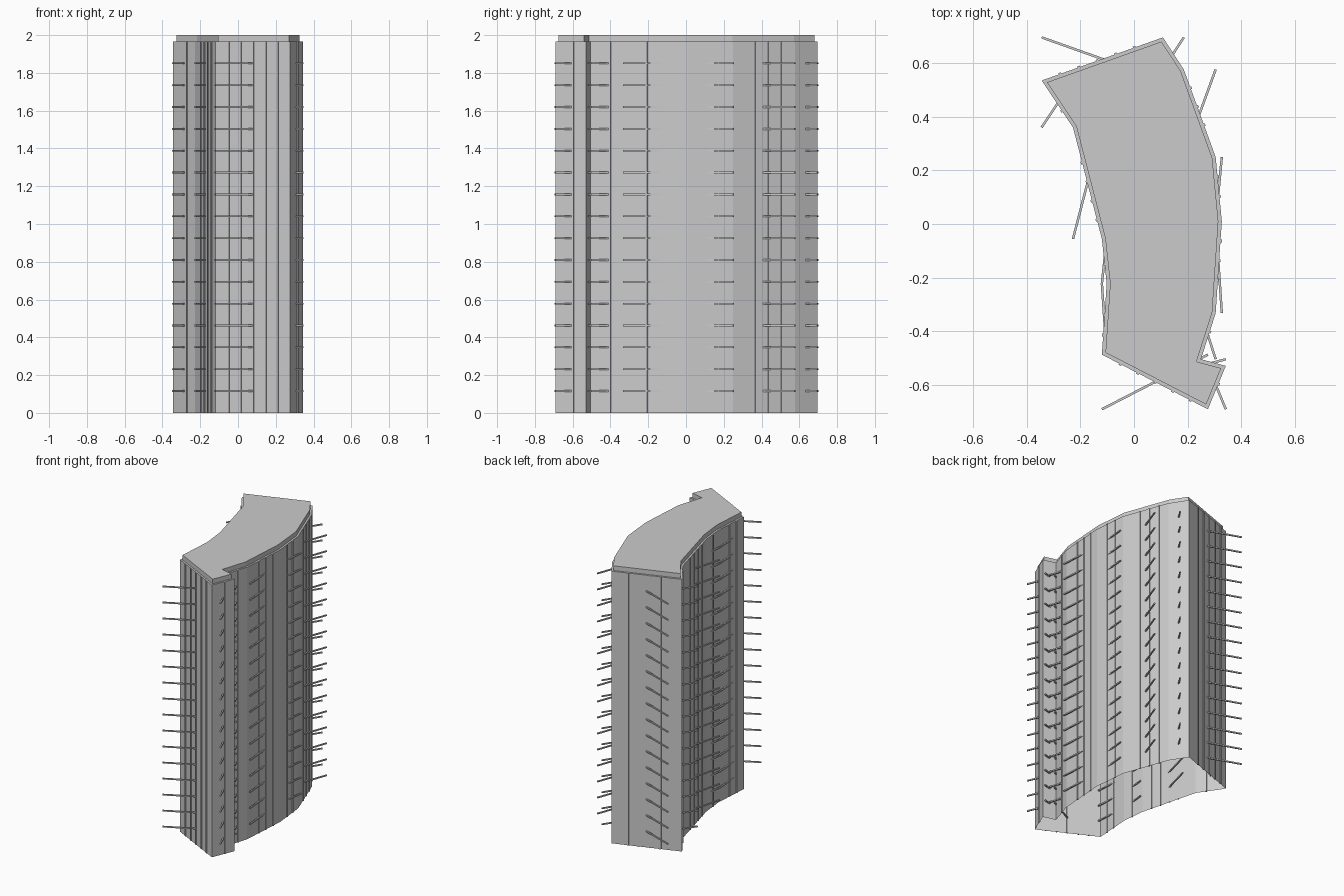
import bpy, bmesh, math
from mathutils import Vector, Matrix

cube = bpy.data.objects.get("Cube")
if cube:
    bpy.data.objects.remove(cube, do_unlink=True)

# Floor plan, clockwise from the back right corner
PLAN = [Vector(p) for p in (
    (-0.345, 0.536), (0.108, 0.697), (0.186, 0.577), (0.305, 0.25),
    (0.328, 0.01), (0.305, -0.333), (0.25, -0.505), (0.343, -0.53),
    (0.276, -0.692), (-0.12, -0.488), (-0.102, -0.223), (-0.12, -0.056),
    (-0.228, 0.361))]
EDGES = list(zip(PLAN, PLAN[1:] + PLAN[:1]))
WALL_TOP, ROOF_TOP = 1.966, 2.0
FLOORS = 17
BAY = 0.0735
MULLION, RAIL = 0.01, 0.009

concrete = bpy.data.materials.new("light_grey")
GREY = (0.6, 0.6, 0.6, 1)
concrete.use_nodes = True
concrete.diffuse_color = GREY
concrete.node_tree.nodes["Principled BSDF"].inputs["Base Color"].default_value = GREY


def finish(bm, name):
    mesh = bpy.data.meshes.new(name)
    bm.to_mesh(mesh)
    bm.free()
    mesh.materials.append(concrete)
    obj = bpy.data.objects.new(name, mesh)
    bpy.context.collection.objects.link(obj)
    return obj


def add_box(bm, center, size, angle):
    matrix = (Matrix.Translation(center) @ Matrix.Rotation(angle, 4, "Z")
              @ Matrix.Diagonal((*size, 1)))
    bmesh.ops.create_cube(bm, size=1, matrix=matrix)


# Tower shell, open underneath, with a stepped-in roof slab
bm = bmesh.new()
low = [bm.verts.new((p.x, p.y, 0)) for p in PLAN]
high = [bm.verts.new((p.x, p.y, WALL_TOP)) for p in PLAN]
for i in range(len(PLAN)):
    j = (i + 1) % len(PLAN)
    bm.faces.new((low[j], low[i], high[i], high[j]))
roof = bm.faces.new(high[::-1])
bm.normal_update()
bmesh.ops.inset_individual(bm, faces=[roof], thickness=0.013, use_even_offset=True)
bmesh.ops.inset_individual(bm, faces=[roof], thickness=0, depth=ROOF_TOP - WALL_TOP)
finish(bm, "tower_shell")

# Vertical mullions at a fixed bay along every wall
bm = bmesh.new()
for a, b in EDGES:
    d = b - a
    for i in range(1, int(d.length / BAY)):
        p = a + d.normalized() * BAY * i
        add_box(bm, (p.x, p.y, WALL_TOP / 2), (MULLION, MULLION, WALL_TOP),
                math.atan2(d.y, d.x))
finish(bm, "mullions")

# Floor rails, crossing each wall at its middle with the wall's angle mirrored
bm = bmesh.new()
for a, b in EDGES:
    d, mid = b - a, (a + b) / 2
    for floor in range(1, FLOORS):
        add_box(bm, (mid.x, mid.y, floor * WALL_TOP / FLOORS),
                (d.length, RAIL, RAIL), -math.atan2(d.y, d.x))
finish(bm, "floor_rails")
